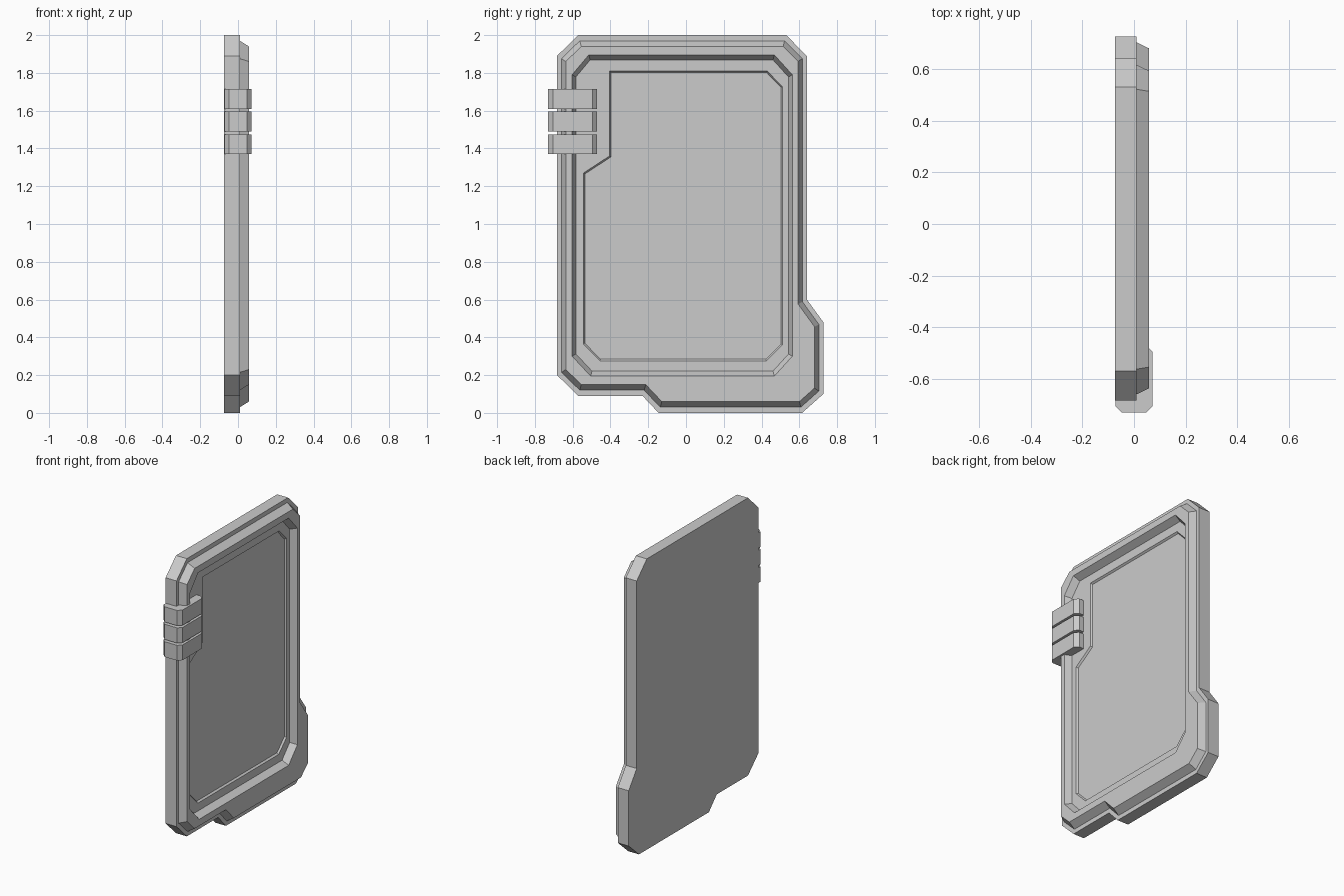
import bpy, bmesh
from mathutils import Vector

if "Cube" in bpy.data.objects:
    bpy.data.objects.remove(bpy.data.objects["Cube"])

YS = 0.78  # bevels are narrower sideways than vertically


def inset(pts, d):
    """Mitred inward offset of a clockwise (y, z) outline."""
    p = [Vector((y / YS, z)) for y, z in pts]
    out = []
    for i, c in enumerate(p):
        a = (c - p[i - 1]).normalized()
        b = (p[(i + 1) % len(p)] - c).normalized()
        n1, n2 = Vector((a.y, -a.x)), Vector((b.y, -b.x))
        q = c + (n1 + n2) * d / (1 + n1.dot(n2))
        out.append((q.x * YS, q.y))
    return out


def ring(bm, pts, x):
    return [bm.verts.new((x, y, z)) for y, z in pts]


def wall(bm, a, b):
    n = len(a)
    for i in range(n):
        j = (i + 1) % n
        bm.faces.new((a[i], a[j], b[j], b[i]))


def flat_ring(bm, a, b):
    """Fill the flat area between an outline and a differently shaped hole."""
    edges = []
    for r in (a, b):
        for i in range(len(r)):
            v, w = r[i - 1], r[i]
            edges.append(bm.edges.get((v, w)) or bm.edges.new((v, w)))
    bmesh.ops.triangle_fill(bm, edges=edges, use_beauty=True, normal=(1, 0, 0))


def finish(bm, name):
    bmesh.ops.recalc_face_normals(bm, faces=bm.faces[:])
    me = bpy.data.meshes.new(name)
    bm.to_mesh(me)
    bm.free()
    ob = bpy.data.objects.new(name, me)
    bpy.context.collection.objects.link(ob)
    return ob


# Outlines in (y, z), clockwise seen from +x
outer = [(-.683, 1.89), (-.57, 2), (.53, 2), (.64, 1.89), (.64, .60), (.727, .48),
         (.727, .10), (.615, 0), (-.145, 0), (-.23, .09), (-.57, .09), (-.683, .20)]
opening = [(-.603, 1.79), (-.515, 1.895), (.468, 1.895), (.563, 1.79),
           (.563, .30), (.468, .195), (-.505, .195), (-.603, .30)]
screen = [(-.405, 1.81), (.43, 1.81), (.51, 1.727), (.51, .36), (.425, .275),
          (-.455, .275), (-.543, .365), (-.543, 1.27), (-.405, 1.36)]

# Panel body: back plate, raised bevelled frame, recessed floor and screen
bm = bmesh.new()
back = ring(bm, outer, -.073)
bm.faces.new(back)
profile = [(0, .01), (.03, .01), (.06, .058)]
prev = back
for d, x in profile:
    cur = ring(bm, inset(outer, d) if d else outer, x)
    wall(bm, prev, cur)
    prev = cur
rim = ring(bm, opening, .058)
floor = ring(bm, inset(opening, .026), .013)
wall(bm, rim, floor)
flat_ring(bm, prev, rim)
edge = ring(bm, screen, .013)
glass = ring(bm, inset(screen, .009), .001)
wall(bm, edge, glass)
flat_ring(bm, floor, edge)
bm.faces.new(glass)
finish(bm, "panel_body")

# Three clips wrapped over the left edge, profile in (x, y)
clip = [(-.072, -.60), (-.072, -.705), (-.048, -.73), (.048, -.73), (.072, -.705),
        (.072, -.495), (.048, -.47), (.005, -.47), (.005, -.60)]
for k in range(3):
    z0 = 1.37 + .12 * k
    bm = bmesh.new()
    lo = [bm.verts.new((x, y, z0)) for x, y in clip]
    hi = [bm.verts.new((x, y, z0 + .105)) for x, y in clip]
    wall(bm, lo, hi)
    bm.faces.new(lo)
    bm.faces.new(hi)
    finish(bm, f"edge_clip_{k + 1}")
